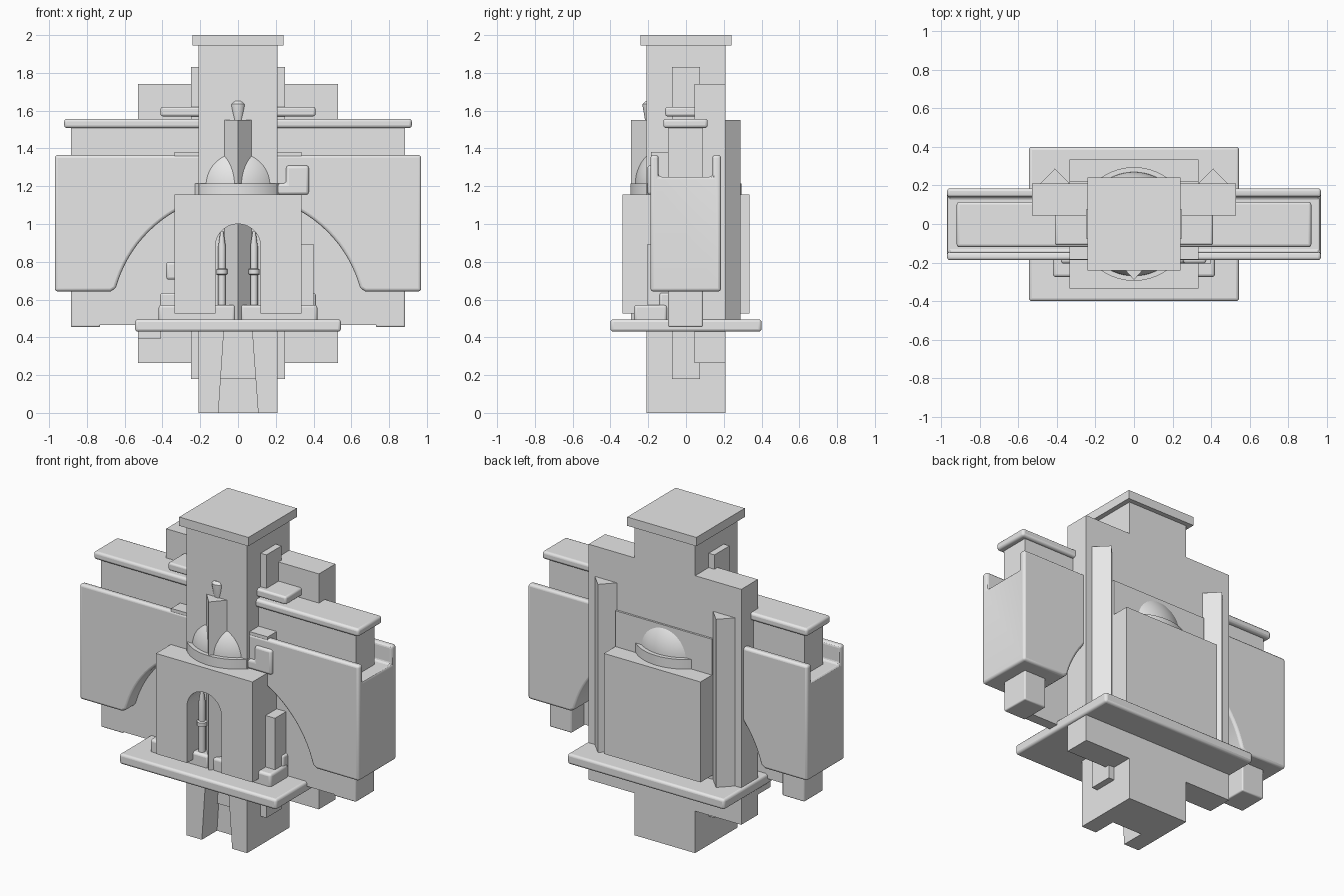
import bpy, bmesh, math

old = bpy.data.objects.get("Cube")
if old:
    bpy.data.objects.remove(old, do_unlink=True)

stone = bpy.data.materials.new("pale_grey")
stone.use_nodes = True
stone.diffuse_color = (0.8, 0.8, 0.8, 1)
stone.node_tree.nodes["Principled BSDF"].inputs["Base Color"].default_value = (0.8, 0.8, 0.8, 1)


def finish(name, bm, bevel=0, smooth=False):
    bmesh.ops.recalc_face_normals(bm, faces=bm.faces)
    mesh = bpy.data.meshes.new(name)
    bm.to_mesh(mesh)
    bm.free()
    mesh.materials.append(stone)
    ob = bpy.data.objects.new(name, mesh)
    bpy.context.collection.objects.link(ob)
    if bevel:
        mod = ob.modifiers.new("Bevel", "BEVEL")
        mod.width, mod.segments = bevel, 3
        mod.limit_method = "ANGLE"
    if bevel or smooth:
        bpy.ops.object.select_all(action="DESELECT")
        ob.select_set(True)
        bpy.context.view_layer.objects.active = ob
        bpy.ops.object.shade_smooth_by_angle(angle=math.radians(35))
    return ob


def extrude(name, points, direction, bevel=0, smooth=False):
    """Extrude a closed 3D outline along a direction."""
    bm = bmesh.new()
    face = bm.faces.new([bm.verts.new(p) for p in points])
    new = bmesh.ops.extrude_face_region(bm, geom=[face])["geom"]
    bmesh.ops.translate(bm, vec=direction, verts=[v for v in new if isinstance(v, bmesh.types.BMVert)])
    return finish(name, bm, bevel, smooth)


def box(name, x, y, z, bevel=0):
    outline = [(x[0], y[0], z[0]), (x[1], y[0], z[0]), (x[1], y[1], z[0]), (x[0], y[1], z[0])]
    return extrude(name, outline, (0, 0, z[1] - z[0]), bevel)


def sym(v):
    return (-v, v)


def lathe(name, profile, x, y, segments=32):
    """Stack of rings given as (radius, height)."""
    bm = bmesh.new()
    rings = []
    for r, z in profile:
        rings.append([bm.verts.new((x + r * math.cos(a), y + r * math.sin(a), z))
                      for a in (math.tau * i / segments for i in range(segments))])
    for low, high in zip(rings, rings[1:]):
        for i in range(segments):
            j = (i + 1) % segments
            bm.faces.new((low[i], low[j], high[j], high[i]))
    bm.faces.new(rings[0])
    bm.faces.new(rings[-1])
    return finish(name, bm, smooth=True)


def cut(target, cutter):
    mod = target.modifiers.new("Cut", "BOOLEAN")
    mod.operation, mod.object, mod.solver = "DIFFERENCE", cutter, "EXACT"
    target.modifiers.move(len(target.modifiers) - 1, 0)
    cutter.hide_render = True
    cutter.hide_set(True)


# Central tower with a tapered foot notch
tower = box("tower", sym(0.21), sym(0.21), (0, 1.95))
notch = [(-0.105, -0.3, -0.02), (0.108, -0.3, -0.02), (0.075, -0.3, 0.43), (-0.075, -0.3, 0.43)]
cut(tower, extrude("foot_notch_cutter", notch, (0, 0.24, 0)))
box("tower_cap", sym(0.24), sym(0.24), (1.945, 2))
box("side_panel", sym(0.25), sym(0.075), (0.18, 1.83))
box("back_slab", sym(0.53), (0.045, 0.209), (0.263, 1.74))
box("upper_ledge", sym(0.41), (-0.11, 0.06), (1.57, 1.62), 0.012)

# Wide wall running through both arms
box("wall_cap", sym(0.92), (-0.12, 0.115), (1.508, 1.557), 0.015)
box("wall_top", sym(0.885), (-0.095, 0.09), (1.1, 1.52))
box("wall_web", sym(0.8), (-0.095, -0.03), (0.465, 1.2))
for side, name in ((-1, "right"), (1, "left")):
    box(name + "_wall_foot", sorted((side * 0.73, side * 0.885)), (-0.095, 0.09), (0.455, 1.2), 0.008)

# Arched arms with an open channel along the top
arch = [(0.67 * math.cos(a), 0.485 + 0.67 * math.sin(a))
        for a in (math.radians(15 + 150 * i / 40) for i in range(41))]
outline = [(0.97, 1.365), (0.97, 0.643), (0.675, 0.643)] + arch + [(-0.675, 0.643), (-0.97, 0.643), (-0.97, 1.365)]
arms = extrude("arched_arms", [(x, -0.188, z) for x, z in outline], (0, 0.373, 0), 0.015)
cut(arms, box("channel_cutter", sym(1.2), (-0.145, 0.14), (1.25, 1.6)))

# Gatehouse with an arched doorway
gate = box("gatehouse", sym(0.335), sym(0.335), (0.525, 1.155))
door = [(-0.12, 0.5), (0.12, 0.5)] + [(0.12 * math.cos(a), 0.88 + 0.12 * math.sin(a))
                                     for a in (math.pi * i / 20 for i in range(21))]
cut(gate, extrude("doorway_cutter", [(x, -0.4, z) for x, z in door], (0, 0.19, 0)))
box("upper_block", sym(0.335), (-0.184, 0.222), (1.1, 1.38))

# Round terrace and dome
lathe("dome_ring", [(0.295, 1.14), (0.295, 1.215)], 0, 0, 64)
lathe("dome", [(0.27 * math.cos(a), 1.205 + 0.27 * math.sin(a))
               for a in (math.radians(88 * i / 16) for i in range(17))], 0, 0, 64)


# Three-sided pilasters
def pilaster(name, x, half, base, tip, bottom):
    extrude(name, [(x - half, base, bottom), (x + half, base, bottom), (x, tip, bottom)], (0, 0, 1.55 - bottom))


pilaster("front_pilaster", 0, 0.08, -0.2, -0.29, 0.495)
pilaster("back_right_pilaster", -0.41, 0.085, 0.2, 0.288, 0.495)
pilaster("back_left_pilaster", 0.41, 0.085, 0.2, 0.288, 0.495)
lathe("finial", [(0.025, 1.54), (0.04, 1.625), (0.04, 1.635), (0.025, 1.65)], 0, -0.19, 20)

# Slim door columns with collars
for side, name in ((-1, "right"), (1, "left")):
    lathe(name + "_door_column", [(0.02, 0.5), (0.02, 0.73), (0.03, 0.735), (0.03, 0.76), (0.02, 0.765),
                                  (0.02, 0.88), (0.008, 0.96)], side * 0.085, -0.235, 16)

# Base plate and steps
box("base_plate", sym(0.545), sym(0.4), (0.43, 0.495), 0.015)
for side, name in ((-1, "right"), (1, "left")):
    box(name + "_front_step", sorted((side * 0.015, side * 0.42)), (-0.275, -0.1), (0.48, 0.572), 0.015)
box("rear_step", sym(0.412), (-0.14, 0), (0.48, 0.635), 0.012)

# Small side fittings
box("left_post", (0.3, 0.4), (-0.205, -0.078), (0.49, 0.895))
box("right_knob", (-0.38, -0.3), (-0.205, -0.1), (0.705, 0.8), 0.015)
hook = [(0.2, 1.155), (0.375, 1.155), (0.375, 1.31), (0.255, 1.31), (0.255, 1.215), (0.2, 1.215)]
extrude("hook", [(x, -0.205, z) for x, z in hook], (0, 0.06, 0), 0.015)
box("under_bracket", (-0.53, -0.41), (-0.08, 0.06), (0.39, 0.44))
